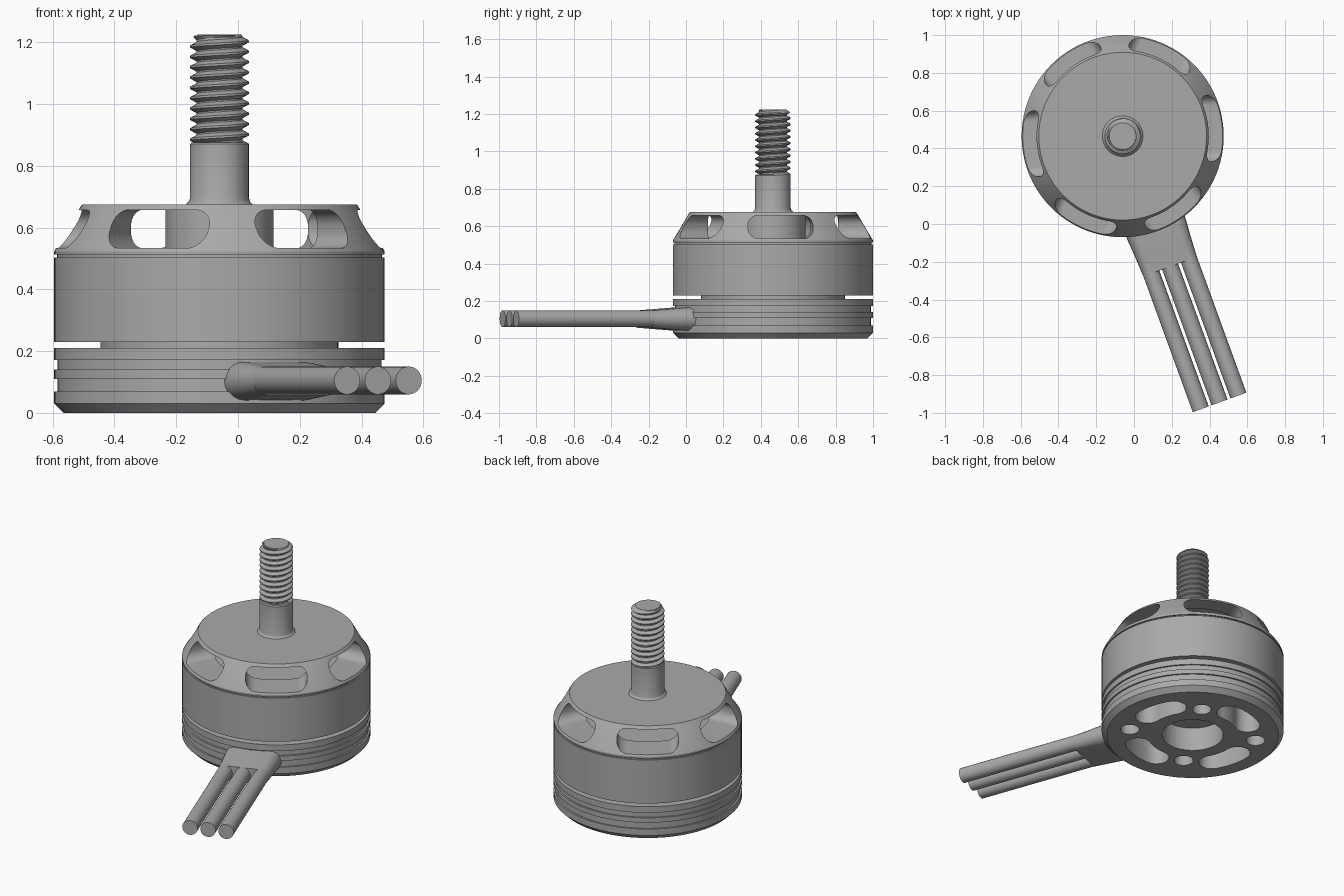
import bpy, bmesh
from math import sin, cos, pi, radians
from mathutils import Vector, Matrix

if "Cube" in bpy.data.objects:
    bpy.data.objects.remove(bpy.data.objects["Cube"], do_unlink=True)

CENTRE = Vector((-0.06, 0.465, 0))
CABLE_ANGLE = radians(-70)

metal = bpy.data.materials.new("grey metal")
metal.use_nodes = True
GREY = (0.4, 0.4, 0.4, 1)
metal.diffuse_color = GREY
metal.node_tree.nodes["Principled BSDF"].inputs["Base Color"].default_value = GREY


def loft(name, rings, closed=False):
    """Skin a list of closed rings; cap the ends unless they join up."""
    bm = bmesh.new()
    loops = [[bm.verts.new(Vector(p) + CENTRE) for p in ring] for ring in rings]
    pairs = list(zip(loops, loops[1:]))
    if closed:
        pairs.append((loops[-1], loops[0]))
    else:
        bm.faces.new(loops[0])
        bm.faces.new(loops[-1])
    for a, b in pairs:
        for i in range(len(a)):
            j = (i + 1) % len(a)
            bm.faces.new((a[i], a[j], b[j], b[i]))
    bmesh.ops.recalc_face_normals(bm, faces=bm.faces)
    mesh = bpy.data.meshes.new(name)
    bm.to_mesh(mesh)
    bm.free()
    mesh.materials.append(metal)
    obj = bpy.data.objects.new(name, mesh)
    bpy.context.collection.objects.link(obj)
    return obj


def lathe(name, profile, closed=False, n=96):
    rings = [[(r * cos(2 * pi * i / n), r * sin(2 * pi * i / n), z) for i in range(n)]
             for r, z in profile]
    return loft(name, rings, closed)


def arc(cx, cy, r, start, end, n=10):
    return [(cx + r * cos(radians(start + (end - start) * i / n)),
             cy + r * sin(radians(start + (end - start) * i / n))) for i in range(n + 1)]


def cut(obj, cutters):
    for c in cutters:
        c.hide_render = True
        mod = obj.modifiers.new("cut", 'BOOLEAN')
        mod.operation = 'DIFFERENCE'
        mod.solver = 'EXACT'
        mod.object = c
    graph = bpy.context.evaluated_depsgraph_get()
    mesh = bpy.data.meshes.new_from_object(obj.evaluated_get(graph))
    obj.modifiers.clear()
    obj.data = mesh
    for c in cutters:
        bpy.data.objects.remove(c, do_unlink=True)


def stadium(w, h):
    """Outline with round ends, half width w and half height h."""
    return arc(w - h, 0, h, -90, 90) + arc(h - w, 0, h, 90, 270)


def radial(outline, t, angle, z):
    """Place a flat outline facing outward at distance t along an angle."""
    out = Vector((cos(angle), sin(angle), 0))
    side = Vector((-sin(angle), cos(angle), 0))
    return [out * t + side * s + Vector((0, 0, z + v)) for s, v in outline]


# Stator base with grooves and neck
base = lathe("stator_base", [
    (0.505, 0), (0.535, 0.03), (0.535, 0.07), (0.525, 0.07), (0.525, 0.11),
    (0.535, 0.11), (0.535, 0.14), (0.525, 0.14), (0.525, 0.172), (0.535, 0.172),
    (0.535, 0.21), (0.385, 0.21), (0.385, 0.235)])

# Openings in the underside: bearing hole, screw holes, kidney slots
holes = [lathe("bearing_cutter", [(0.18, -0.1), (0.18, 0.15)], n=48)]
for k in range(4):
    a = radians(60 + 90 * k)
    r = 0.305 if k % 2 == 0 else 0.375
    ring = arc(r * cos(a), r * sin(a), 0.056, 0, 345, 23)
    holes.append(loft("screw_cutter", [[(x, y, z) for x, y in ring] for z in (-0.1, 0.15)]))
    mid, half, r, w = 15 + 90 * k, 16, 0.34, 0.075
    lo, hi = radians(mid - half), radians(mid + half)
    ring = (arc(0, 0, r + w, mid - half, mid + half)
            + arc(r * cos(hi), r * sin(hi), w, mid + half, mid + half + 180)[1:]
            + arc(0, 0, r - w, mid + half, mid - half)[1:]
            + arc(r * cos(lo), r * sin(lo), w, mid - half + 180, mid - half + 360)[1:-1])
    holes.append(loft("slot_cutter", [[(x, y, z) for x, y in ring] for z in (-0.1, 0.15)]))
cut(base, holes)

# Rotor bell with sloped shoulder
bell = lathe("rotor_bell", [
    (0.535, 0.23), (0.535, 0.503), (0.526, 0.503), (0.526, 0.512), (0.535, 0.512),
    (0.535, 0.523), (0.447, 0.672), (0.444, 0.675)])

# Hollow around the hub, then six rounded windows
cutters = [lathe("hollow_cutter", [(0.175, 0.528), (0.35, 0.528),
                                   (0.35, 0.662), (0.175, 0.662)], closed=True)]
W, H, C = 0.175, 0.062, 0.055
window = []
for sx, sy, start in ((1, 1, 0), (-1, 1, 90), (-1, -1, 180), (1, -1, 270)):
    window += arc(sx * (W - C), sy * (H - C), C, start, start + 90)
for k in range(6):
    a = radians(5 + 60 * k)
    cutters.append(loft("window_cutter", [radial(window, t, a, 0.595) for t in (0.29, 0.65)]))
cut(bell, cutters)

# Shaft with a small fillet, and the thread core
shaft = lathe("shaft", [(0.112, 0.67), (0.106, 0.677), (0.099, 0.684), (0.095, 0.696),
                        (0.095, 0.87), (0.09, 0.876)], n=48)
core = lathe("thread_core", [(0.074, 0.86), (0.074, 1.22), (0.071, 1.225)], n=48)

# Helical thread ridge, tapering at the tip
PITCH, STEPS, TOP = 0.0335, 36, 1.222
sections = []
for k in range(int(10.9 * STEPS)):
    a = 2 * pi * k / STEPS
    zc = 0.868 + PITCH * k / STEPS
    section = []
    for r, dz in ((0.071, -0.48), (0.095, -0.1), (0.095, 0.1), (0.071, 0.48)):
        z = min(zc + dz * PITCH, TOP)
        r = min(r, 0.079 + TOP - z)
        section.append((r * cos(a), r * sin(a), z))
    sections.append(section)
thread = loft("thread_ridge", sections)

# Cable sleeve and three wires
sleeve = loft("cable_sleeve", [radial(stadium(w, h), t, CABLE_ANGLE, 0.103)
                               for t, w, h in ((0.46, 0.165, 0.064), (0.53, 0.164, 0.062),
                                               (0.62, 0.157, 0.055), (0.735, 0.151, 0.046))])
wires = []
disc = arc(0, 0, 0.045, 0, 348, 29)
for n, name in enumerate(("left_wire", "middle_wire", "right_wire")):
    shifted = [(x + 0.106 * (1 - n), y) for x, y in disc]
    wires.append(loft(name, [radial(shifted, t, CABLE_ANGLE, 0.105) for t in (0.66, 1.5)]))

# Smooth round surfaces, keep hard edges
bpy.ops.object.select_all(action='DESELECT')
for obj in [base, bell, shaft, core, thread, sleeve] + wires:
    obj.select_set(True)
    bpy.context.view_layer.objects.active = obj
bpy.ops.object.shade_smooth_by_angle(angle=radians(25))
